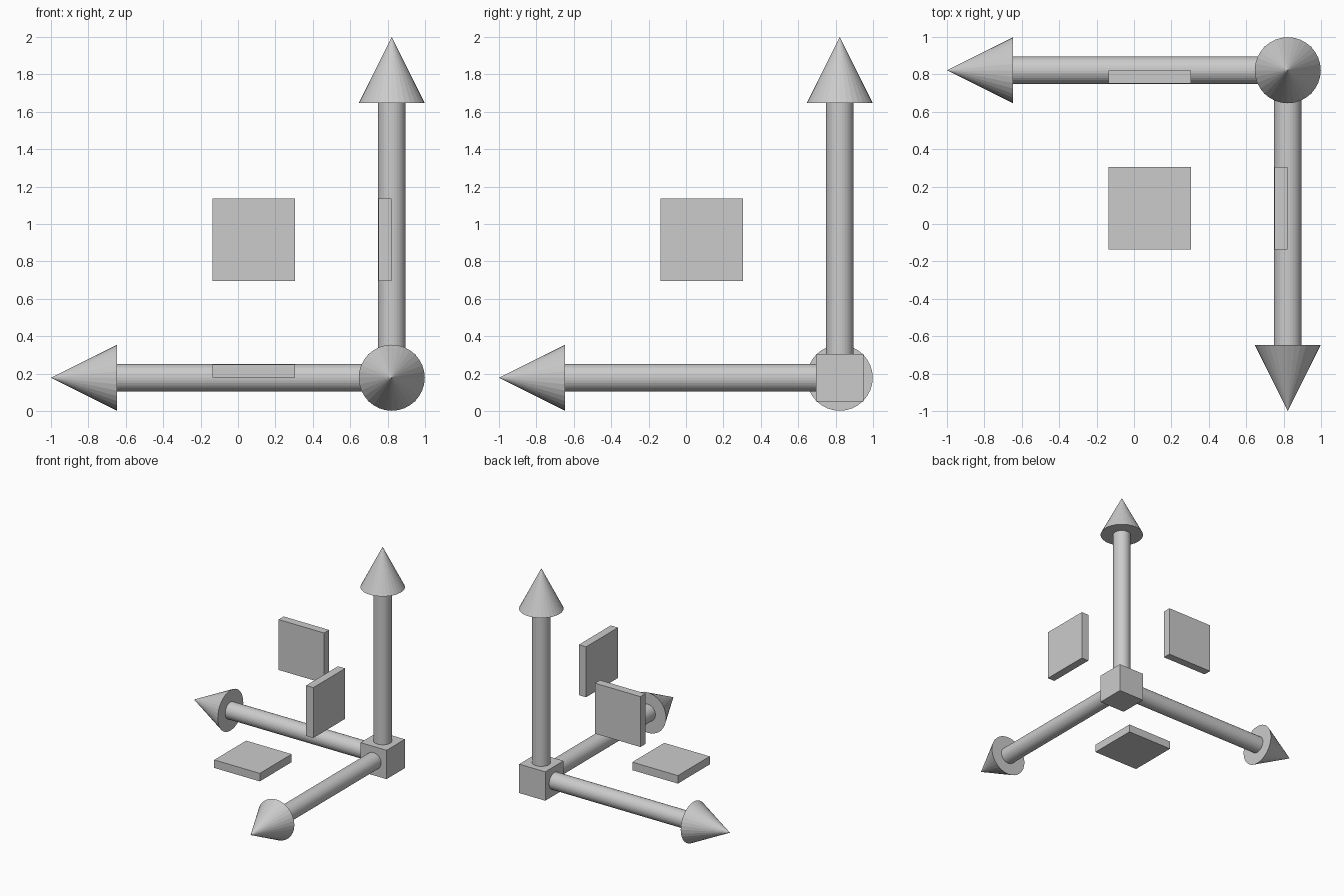
import bpy
from mathutils import Vector

if "Cube" in bpy.data.objects:
    bpy.data.objects.remove(bpy.data.objects["Cube"])

ORIGIN = Vector((0.822, 0.822, 0.178))
SIDES = 32
# each axis: direction from the corner cube
AXES = {
    "x": Vector((-1, 0, 0)),
    "y": Vector((0, -1, 0)),
    "z": Vector((0, 0, 1)),
}
TIP, CONE_H, CONE_R, SHAFT_R = 1.822, 0.352, 0.1765, 0.073
CUBE, PLATE, PLATE_T, PLATE_OFF = 0.252, 0.44, 0.07, 0.737


def box(name, centre, size):
    bpy.ops.mesh.primitive_cube_add(size=1, location=centre)
    ob = bpy.context.object
    ob.name = name
    ob.scale = size
    bpy.ops.object.transform_apply(location=False, rotation=False, scale=True)


def arrow(label, d):
    rot = d.to_track_quat('Z', 'Y').to_euler()
    # shaft runs from the cube face to the cone base
    start, end = CUBE / 2 - 0.01, TIP - CONE_H
    bpy.ops.mesh.primitive_cylinder_add(
        vertices=SIDES, radius=SHAFT_R, depth=end - start,
        location=ORIGIN + d * (start + end) / 2, rotation=rot)
    bpy.context.object.name = f"{label}_shaft"
    bpy.ops.mesh.primitive_cone_add(
        vertices=SIDES, radius1=CONE_R, radius2=0, depth=CONE_H,
        location=ORIGIN + d * (TIP - CONE_H / 2), rotation=rot)
    bpy.context.object.name = f"{label}_arrowhead"


# corner cube
box("corner_cube", ORIGIN, (CUBE,) * 3)

# three arrows, and a plate lying in the plane across from each axis
for label, d in AXES.items():
    arrow(label, d)
    centre = ORIGIN + d * PLATE_T / 2
    size = Vector((PLATE,) * 3)
    size["xyz".index(label)] = PLATE_T
    for other, e in AXES.items():
        if other != label:
            centre = centre + e * PLATE_OFF
    box(f"plane_handle_{label}", centre, size)
